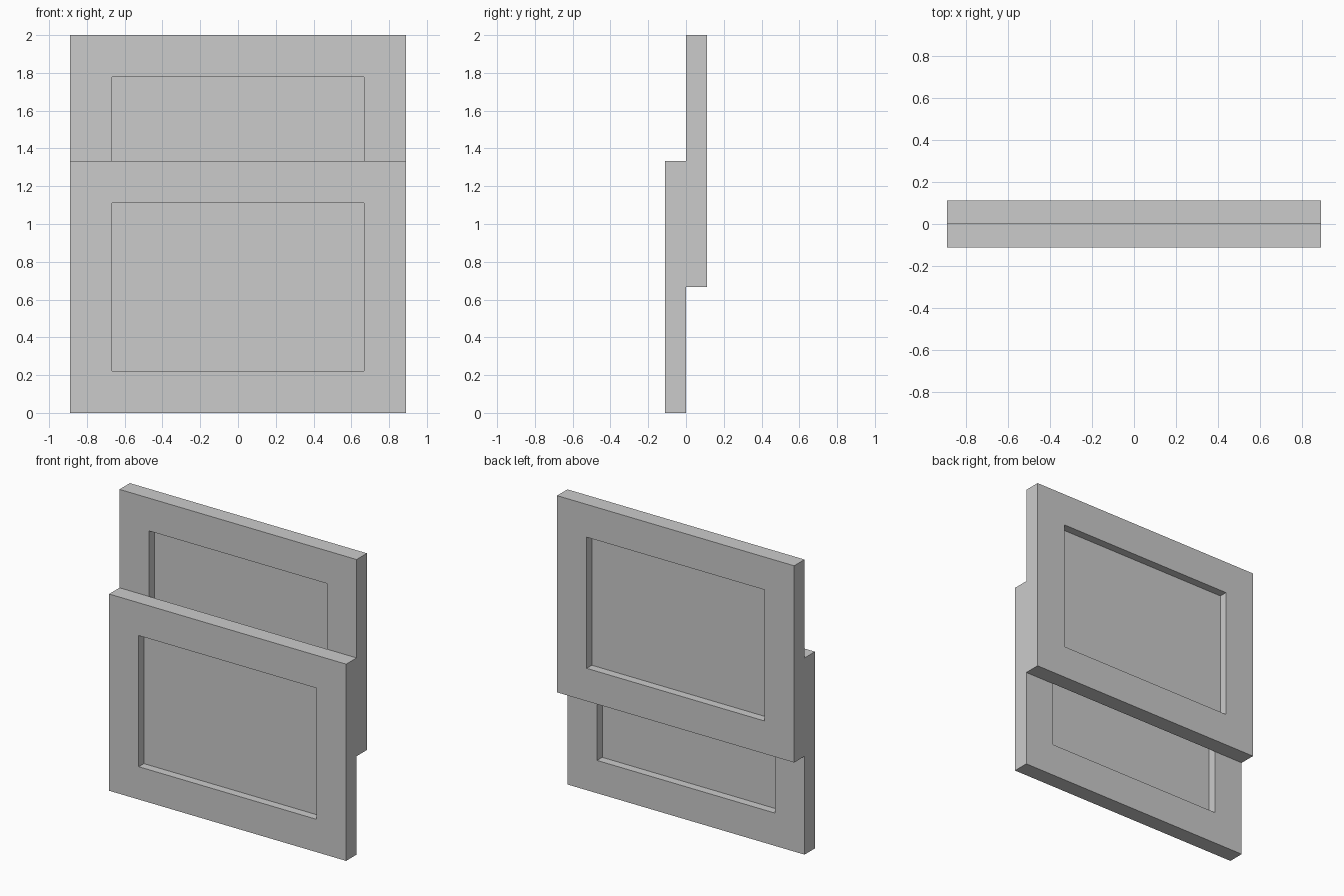
import bpy, bmesh

if "Cube" in bpy.data.objects:
    bpy.data.objects.remove(bpy.data.objects["Cube"])

U = 1 / 9            # modelling unit: sash thickness
HALF_W, HEIGHT = 8 * U, 12 * U
BORDER = 2 * U


def finish(bm, name):
    mesh = bpy.data.meshes.new(name)
    bm.to_mesh(mesh)
    bm.free()
    obj = bpy.data.objects.new(name, mesh)
    bpy.context.collection.objects.link(obj)
    return obj


def rectangle(bm, inset, y, z0):
    x, lo, hi = HALF_W - inset, z0 + inset, z0 + HEIGHT - inset
    return [bm.verts.new((px, y, pz))
            for px, pz in ((-x, lo), (x, lo), (x, hi), (-x, hi))]


def sash(name, y0, z0):
    # Frame: rectangular cross-section swept round the four mitred corners
    bm = bmesh.new()
    loops = [rectangle(bm, inset, y, z0) for inset, y in
             ((0, y0), (BORDER, y0), (BORDER, y0 + U), (0, y0 + U))]
    for k in range(4):
        a, b = loops[k], loops[(k + 1) % 4]
        for i in range(4):
            j = (i + 1) % 4
            bm.faces.new((a[i], a[j], b[j], b[i]))
    bmesh.ops.recalc_face_normals(bm, faces=bm.faces)
    # Merge the mitred faces into clean flat joints is unnecessary: all coplanar
    finish(bm, name + "_frame")

    # Glass: thin sheet in the middle of the frame
    bm = bmesh.new()
    bm.faces.new(rectangle(bm, BORDER, y0 + U / 2, z0))
    finish(bm, name + "_glass")


# Lower sash in front, upper sash behind
sash("lower_sash", -U, 0)
sash("upper_sash", 0, 6 * U)
